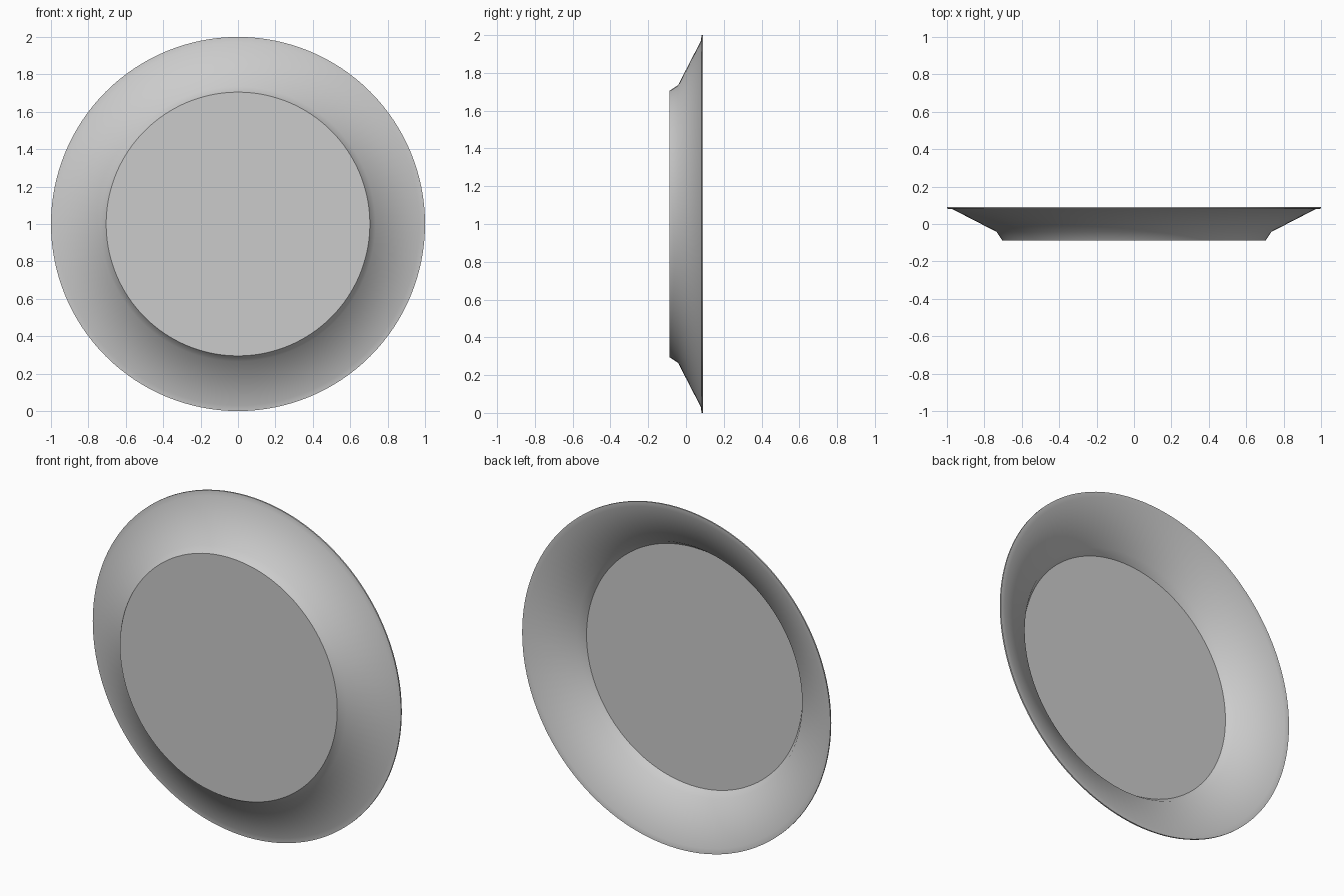
import bpy, bmesh, math
from mathutils import Matrix, Vector

cube = bpy.data.objects.get("Cube")
if cube:
    bpy.data.objects.remove(cube, do_unlink=True)

SEGMENTS = 128

# Plain grey glaze
glaze = bpy.data.materials.new("light_grey")
glaze.use_nodes = True
grey = (0.6, 0.6, 0.6, 1)
glaze.diffuse_color = grey
glaze.node_tree.nodes["Principled BSDF"].inputs["Base Color"].default_value = grey

# Half section as (radius, depth): underside, lip, then the dished side
profile = [
    (0, -0.087), (0.705, -0.087), (0.735, -0.042), (0.97, 0.079), (1, 0.082),
    (1, 0.09), (0.97, 0.088), (0.73, -0.034), (0.7, -0.078), (0, -0.078),
]

# Plate: section spun about the y axis
bm = bmesh.new()
verts = [bm.verts.new((r, y, 0)) for r, y in profile]
edges = [bm.edges.new(pair) for pair in zip(verts, verts[1:])]
bmesh.ops.spin(bm, geom=verts + edges, cent=(0, 0, 0), axis=(0, 1, 0),
               angle=math.tau, steps=SEGMENTS, use_merge=True)
bmesh.ops.remove_doubles(bm, verts=bm.verts, dist=0.0001)
bmesh.ops.recalc_face_normals(bm, faces=bm.faces)
bmesh.ops.translate(bm, verts=bm.verts, vec=Vector((0, 0, 1)))

mesh = bpy.data.meshes.new("plate")
bm.to_mesh(mesh)
bm.free()
mesh.materials.append(glaze)
plate = bpy.data.objects.new("plate", mesh)
bpy.context.collection.objects.link(plate)

# Smooth walls, crisp base and lip edges
bpy.ops.object.select_all(action="DESELECT")
plate.select_set(True)
bpy.context.view_layer.objects.active = plate
bpy.ops.object.shade_smooth_by_angle(angle=math.radians(40))
